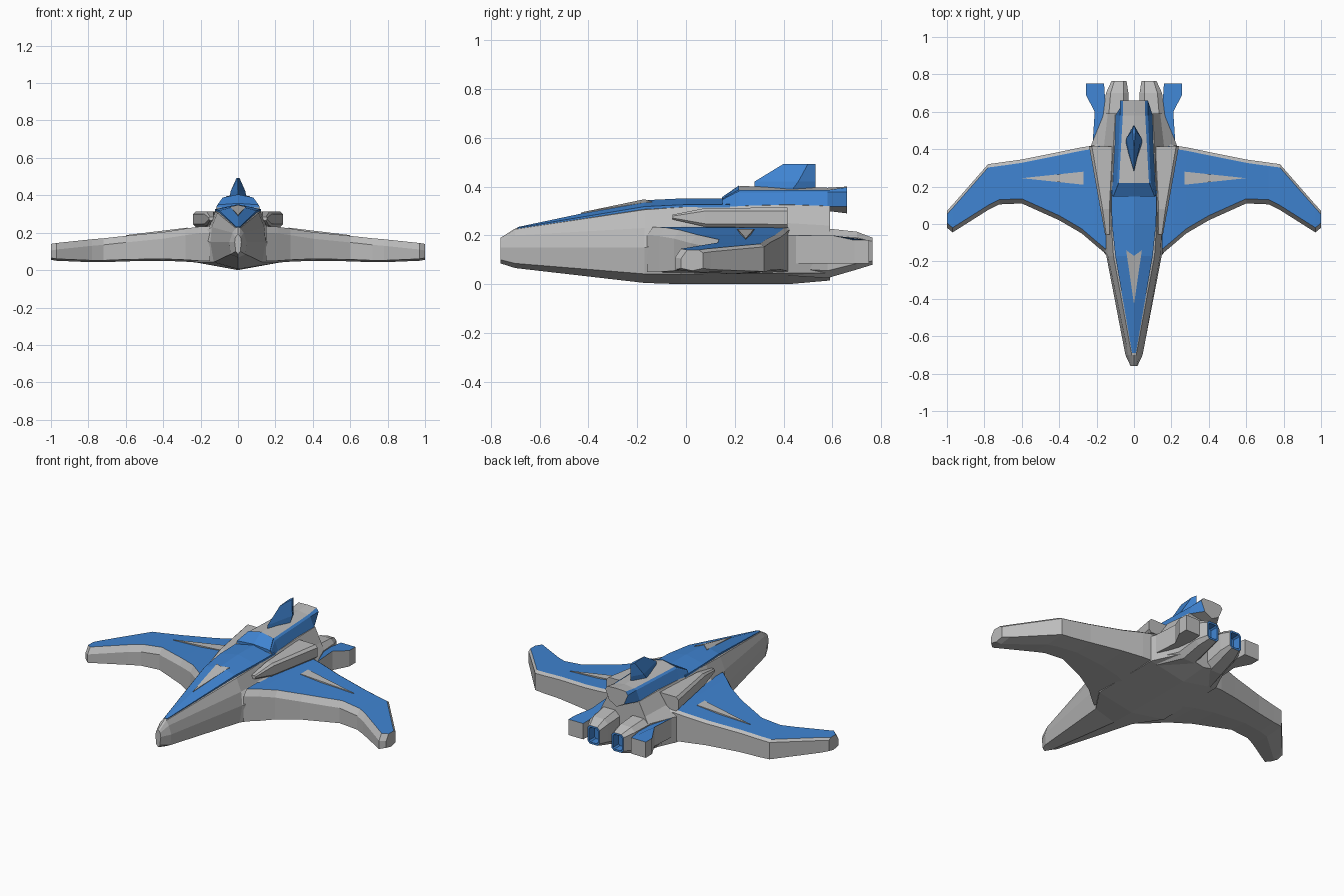
import bpy, bmesh

if "Cube" in bpy.data.objects:
    bpy.data.objects.remove(bpy.data.objects["Cube"])

blue = bpy.data.materials.new("blue")
blue.diffuse_color = (0.05, 0.23, 0.64, 1)
blue.use_nodes = True
blue.node_tree.nodes["Principled BSDF"].inputs["Base Color"].default_value = blue.diffuse_color
grey = bpy.data.materials.new("grey")
grey.diffuse_color = (0.5, 0.5, 0.5, 1)
grey.use_nodes = True
grey.node_tree.nodes["Principled BSDF"].inputs["Base Color"].default_value = grey.diffuse_color


def loft(name, rings, blue_strips=(), mirror=False, blue_cap=False, all_blue=False, recess=0):
    """Skin equal-length closed rings; chosen strips and the last cap may be blue."""
    bm = bmesh.new()
    loops = [[bm.verts.new(p) for p in ring] for ring in rings]
    n = len(rings[0])
    for a, b in zip(loops, loops[1:]):
        for j in range(n):
            k = (j + 1) % n
            f = bm.faces.new((a[j], a[k], b[k], b[j]))
            f.material_index = int(all_blue or j in blue_strips)
    first = bm.faces.new(loops[0][::-1])
    last = bm.faces.new(loops[-1])
    first.material_index = int(all_blue)
    last.material_index = int(all_blue or blue_cap)
    bmesh.ops.recalc_face_normals(bm, faces=bm.faces)
    if recess:
        bmesh.ops.inset_region(bm, faces=[last], thickness=0.012)
        last.material_index = 1
        bmesh.ops.inset_region(bm, faces=[last], thickness=0.002, depth=-recess)
    me = bpy.data.meshes.new(name)
    bm.to_mesh(me)
    bm.free()
    me.materials.append(grey)
    me.materials.append(blue)
    ob = bpy.data.objects.new(name, me)
    bpy.context.collection.objects.link(ob)
    if mirror:
        ob.modifiers.new("Mirror", 'MIRROR').use_mirror_merge = False
    return ob


def full(y, half):
    """Symmetric ring at station y from a half profile running bottom to top."""
    right = [(x, y, z) for x, z in half]
    return right + [(-x, y, z) for x, z in reversed(half) if x > 0]


def box_ring(y, x0, x1, z0, z1, c):
    """Rectangle with chamfered corners at station y."""
    return [(x0 + c, y, z0), (x1 - c, y, z0), (x1, y, z0 + c), (x1, y, z1 - c),
            (x1 - c, y, z1), (x0 + c, y, z1), (x0, y, z1 - c), (x0, y, z0 + c)]


def plate(name, pts, thick):
    """Thin panel following the given outline."""
    low = [(x, y, z - thick) for x, y, z in pts]
    return low, pts


# Hull: faceted keel, chines, shoulders and deck
loft("hull", [
    full(-0.76, [(0, .085), (.012, .10), (.018, .15), (.014, .175), (.008, .185), (0, .19)]),
    full(-0.70, [(0, .066), (.04, .085), (.046, .15), (.03, .20), (.012, .225), (0, .228)]),
    full(-0.17, [(0, .005), (.13, .042), (.148, .15), (.14, .23), (.11, .305), (0, .328)]),
    full(-0.02, [(0, .00), (.23, .042), (.25, .17), (.15, .24), (.12, .315), (0, .335)]),
    full(0.42, [(0, .00), (.23, .045), (.23, .20), (.16, .25), (.11, .325), (0, .35)]),
    full(0.59, [(0, .015), (.15, .045), (.16, .20), (.14, .24), (.10, .32), (0, .34)]),
])

# Blue nose deck with a grey marking
loft("nose_deck", [
    full(y, [(0, ze - .02), (w, ze - .012), (w, ze), (0, zt)]) for y, w, ze, zt in
    [(-.69, .010, .231, .234), (-.17, .100, .318, .344), (0, .118, .326, .352), (.18, .122, .326, .352)]
], all_blue=True)
loft("nose_marking", plate("nose_marking", [(0, -.43, .294), (.042, -.14, .339),
                                            (0, -.17, .348), (-.042, -.14, .339)], .012))

# Dorsal tower: blue flanks, grey roof, overhanging tail
loft("tower", [
    full(.15, [(0, .30), (.12, .318), (.115, .342), (.11, .346), (0, .354)]),
    full(.22, [(0, .30), (.115, .318), (.09, .375), (.08, .385), (0, .402)]),
    full(.58, [(0, .30), (.10, .318), (.075, .378), (.06, .385), (0, .395)]),
    full(.66, [(0, .29), (.05, .318), (.075, .378), (.06, .397), (0, .40)]),
], blue_strips=(1, 2, 5, 6))
loft("tower_front", [
    full(.148, [(0, .33), (.112, .335), (.11, .349), (0, .357)]),
    full(.218, [(0, .33), (.092, .335), (.082, .388), (0, .405)]),
], all_blue=True)

# Tail fin: diamond plan narrowing upward
loft("tail_fin", [[(0, a, z), (w, m, z), (0, .53, z), (-w, m, z)] for z, a, m, w in
                  [(.38, .28, .43, .045), (.42, .28, .46, .04), (.493, .40, .50, .008)]],
     all_blue=True)

# Swept wings: x, leading y, trailing y, bottom z, top z
stations = [(.15, -.16, .46, .04, .235), (.21, -.11, .42, .04, .232), (.28, -.05, .41, .045, .222),
            (.40, .02, .385, .05, .203), (.60, .11, .345, .047, .183), (.72, .105, .328, .042, .170),
            (.78, .075, .32, .042, .165), (.97, -.045, .103, .05, .145), (1.0, -.02, .07, .055, .14)]
loft("wing", [[(x, a, zb + .01), (x, a, zt - .035), (x, a + .025, zt), (x, b - .018, zt),
               (x, b, zt - .012), (x, b, zb + .01), (x, (a + b) / 2, zb)]
              for x, a, b, zb, zt in stations], blue_strips=(2,), mirror=True)
loft("wing_marking", plate("wing_marking", [(.27, .21, .227), (.60, .245, .187), (.27, .28, .227)], .01),
     mirror=True)

# Shoulder pods flaring out toward the rear
loft("shoulder_pod", [
    box_ring(-.055, .125, .155, .265, .285, .006),
    box_ring(.08, .12, .18, .235, .312, .012),
    box_ring(.415, .10, .24, .23, .314, .015),
], mirror=True)

# Engine housings with recessed blue exhausts
loft("engine", [
    box_ring(.42, .03, .22, .035, .215, .03),
    box_ring(.58, .028, .165, .025, .228, .03),
    box_ring(.70, .03, .15, .06, .215, .025),
    box_ring(.765, .04, .12, .08, .19, .015),
], mirror=True, blue_cap=True, recess=.05)

# Rear stabilisers beside the engines, blue on top
outline = [(.14, .45), (.22, .45), (.21, .60), (.257, .69), (.257, .75), (.16, .75)]
loft("stabiliser", [[(x, y, .085) for x, y in outline],
                    [(x, y, .20 - .02 * (y > .62)) for x, y in outline]],
     mirror=True, blue_cap=True)
